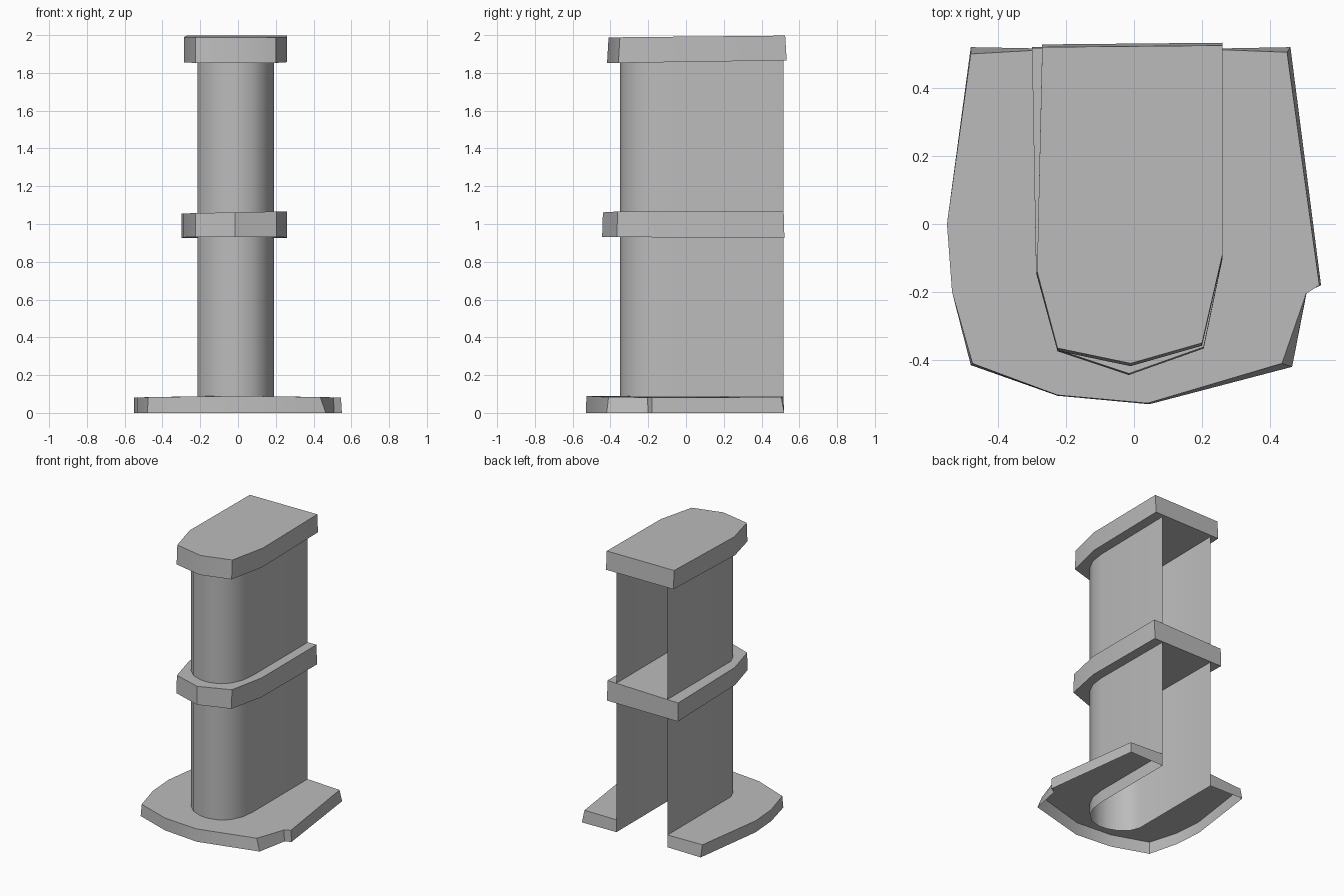
import bpy
import bmesh
from math import radians

cube = bpy.data.objects.get("Cube")
if cube:
    bpy.data.objects.remove(cube, do_unlink=True)

grey = bpy.data.materials.new("plain grey")
grey.use_nodes = True
tone = (0.5, 0.5, 0.5, 1)
grey.diffuse_color = tone
grey.node_tree.nodes["Principled BSDF"].inputs["Base Color"].default_value = tone


def finish(name, bm, recalc=True):
    if recalc:
        bmesh.ops.recalc_face_normals(bm, faces=bm.faces)
    mesh = bpy.data.meshes.new(name)
    bm.to_mesh(mesh)
    bm.free()
    mesh.materials.append(grey)
    obj = bpy.data.objects.new(name, mesh)
    bpy.context.collection.objects.link(obj)
    bpy.ops.object.select_all(action='DESELECT')
    obj.select_set(True)
    bpy.context.view_layer.objects.active = obj
    bpy.ops.object.shade_smooth_by_angle(angle=radians(30))
    return obj


def rows(bm, low, high, closed):
    """Two rows of points joined by a band of side faces."""
    a = [bm.verts.new(p) for p in low]
    b = [bm.verts.new(p) for p in high]
    n = len(a)
    for i in range(n if closed else n - 1):
        j = (i + 1) % n
        bm.faces.new((a[i], a[j], b[j], b[i]))
    return a, b


def slab(name, outline, bottom, top, lean):
    """Closed slab; bottom and top give height from x and y."""
    bm = bmesh.new()
    low = [(x, y + (lean if y > 0 else -lean), bottom(x, y)) for x, y in outline]
    high = [(x, y, top(x, y)) for x, y in outline]
    a, b = rows(bm, low, high, True)
    bm.faces.new(a[::-1])
    bm.faces.new(b)
    finish(name, bm)


# Hollow column wall, open at the back
wall = [(-0.215, 0.515), (-0.215, -0.2), (-0.19, -0.26), (-0.13, -0.315),
        (-0.06, -0.343), (0, -0.35), (0.08, -0.33), (0.14, -0.28),
        (0.178, -0.2), (0.19, -0.1), (0.19, 0.515)]
bm = bmesh.new()
rows(bm, [(x, y, 0) for x, y in wall], [(x, y, 1.9) for x, y in wall], False)
finish("column_wall", bm, recalc=False)

# Cap and middle shelf
slab("top_cap",
     [(-0.27, 0.52), (-0.285, -0.14), (-0.225, -0.365), (-0.01, -0.41),
      (0.2, -0.35), (0.26, -0.09), (0.26, 0.525)],
     lambda x, y: 1.852 + 0.015 * (y + 0.4),
     lambda x, y: 1.988 + 0.01 * (y + 0.4), 0.008)
slab("middle_shelf",
     [(-0.3, 0.517), (-0.288, -0.14), (-0.225, -0.37), (-0.015, -0.44),
      (0.205, -0.362), (0.26, -0.1), (0.26, 0.517)],
     lambda x, y: 0.93 - 0.007 * (y + 0.2),
     lambda x, y: 1.062 + 0.02 * x, 0.004)

# Hollow foot: outer rim, top plate wrapped round the column, arm ends
foot_low = [(-0.48, 0.52), (-0.55, 0), (-0.535, -0.2), (-0.48, -0.415),
            (-0.225, -0.505), (0.045, -0.53), (0.465, -0.42), (0.508, -0.2),
            (0.55, -0.18), (0.46, 0.52)]
foot_high = [(-0.48, 0.5), (-0.55, 0), (-0.535, -0.2), (-0.475, -0.41),
             (-0.225, -0.503), (0.04, -0.527), (0.435, -0.41), (0.506, -0.205),
             (0.545, -0.18), (0.45, 0.505)]
bm = bmesh.new()
low, high = rows(bm, [(x, y, 0) for x, y in foot_low],
                 [(x, y, 0.09 - 0.015 * abs(x)) for x, y in foot_high], False)
inner = [bm.verts.new((x, y, 0.088)) for x, y in wall]
bm.faces.new(high + inner[::-1])
for end in (0, -1):
    x, y = wall[end]
    foot = bm.verts.new((x, y, 0))
    bm.faces.new((low[end], high[end], inner[end], foot))
finish("foot", bm)
